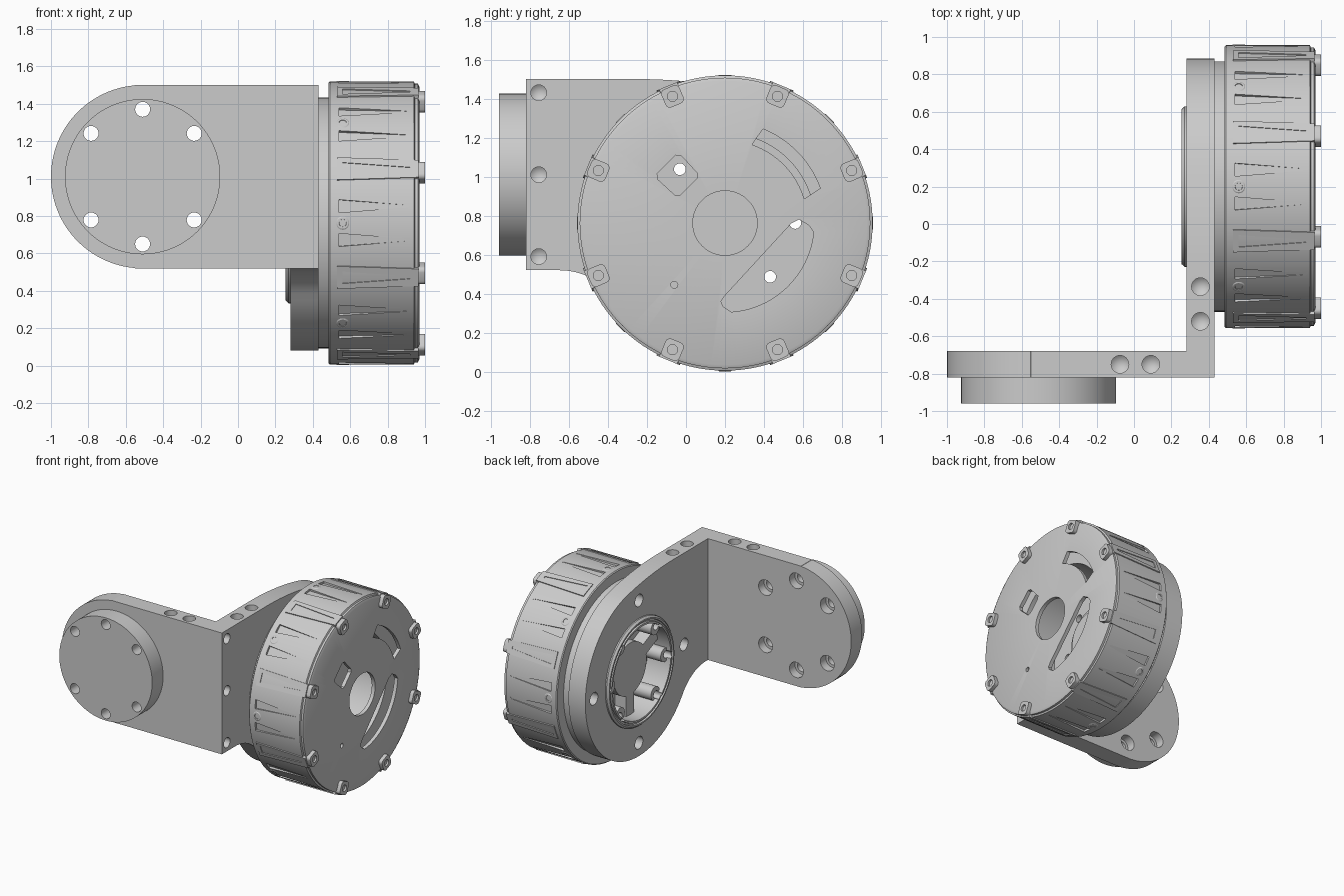
import bpy, bmesh
from math import sin, cos, radians, pi
from mathutils import Vector

if "Cube" in bpy.data.objects:
    bpy.data.objects.remove(bpy.data.objects["Cube"])

CY, CZ, R = 0.2, 0.762, 0.757          # rotor axis and radius


def place(axis, t, u, v):
    return {'X': (t, u, v), 'Y': (u, t, v), 'Z': (u, v, t)}[axis]


def finish(bm, name):
    bmesh.ops.remove_doubles(bm, verts=bm.verts, dist=1e-5)
    bmesh.ops.recalc_face_normals(bm, faces=bm.faces)
    me = bpy.data.meshes.new(name)
    bm.to_mesh(me)
    bm.free()
    ob = bpy.data.objects.new(name, me)
    bpy.context.collection.objects.link(ob)
    return ob


def prism(name, pts, axis, a, b):
    bm = bmesh.new()
    ends = [[bm.verts.new(place(axis, t, u, v)) for u, v in pts] for t in (a, b)]
    for e in ends:
        bm.faces.new(e)
    n = len(pts)
    for i in range(n):
        j = (i + 1) % n
        bm.faces.new((ends[0][i], ends[0][j], ends[1][j], ends[1][i]))
    return finish(bm, name)


def lathe(name, profile, axis, cu, cv, n=96):
    """Spin a closed (position, radius) profile about an axis."""
    bm = bmesh.new()
    rings = [[bm.verts.new(place(axis, t, cu + r * cos(2 * pi * k / n), cv + r * sin(2 * pi * k / n)))
              for k in range(n)] for t, r in profile]
    for i, ring in enumerate(rings):
        nxt = rings[(i + 1) % len(rings)]
        if profile[i][1] == 0 and profile[(i + 1) % len(rings)][1] == 0:
            continue
        for k in range(n):
            m = (k + 1) % n
            bm.faces.new((ring[k], ring[m], nxt[m], nxt[k]))
    return finish(bm, name)


def rod(axis, a, b, r, cu, cv, n=24):
    return lathe("rod", [(a, 0), (a, r), (b, r), (b, 0)], axis, cu, cv, n)


def wedge(ang, near, far, top):
    """Tapered block around the rotor axis; near/far = (x, width, inner radius)."""
    rad = Vector((0, cos(ang), sin(ang)))
    tan = Vector((0, -sin(ang), cos(ang)))
    bm = bmesh.new()
    for x, w, r in (near, far):
        for rr in (r, top):
            for s in (-0.5, 0.5):
                bm.verts.new(Vector((x, CY, CZ)) + rad * rr + tan * w * s)
    bmesh.ops.convex_hull(bm, input=bm.verts)
    return finish(bm, "wedge")


def join(name, obs):
    bpy.ops.object.select_all(action='DESELECT')
    for o in obs:
        o.select_set(True)
    bpy.context.view_layer.objects.active = obs[0]
    if len(obs) > 1:
        bpy.ops.object.join()
    obs[0].name = name
    return obs[0]


def boolean(ob, others, op):
    tool = join("helper", others)
    tool.hide_render = True
    m = ob.modifiers.new("bool", 'BOOLEAN')
    m.operation, m.object = op, tool
    for solver in ('EXACT', 'MANIFOLD', 'FLOAT'):      # first solver that gives a result
        m.solver = solver
        if len(ob.evaluated_get(bpy.context.evaluated_depsgraph_get()).data.polygons):
            break
    bpy.context.view_layer.objects.active = ob
    bpy.ops.object.modifier_apply(modifier=m.name)
    bpy.data.objects.remove(tool)


def arc(cu, cv, r, a0, a1, n):
    return [(cu + r * cos(radians(a0 + (a1 - a0) * i / n)),
             cv + r * sin(radians(a0 + (a1 - a0) * i / n))) for i in range(n + 1)]


def polar(r, deg):
    return CY + r * cos(radians(deg)), CZ + r * sin(radians(deg))


# L bracket: L footprint trimmed by its side outline, then by the round arm end
foot = [(-1.05, -0.82), (0.43, -0.82), (0.43, 0.95), (0.28, 0.95), (0.28, -0.68), (-1.05, -0.68)]
bracket = prism("bracket", foot, 'Z', -0.1, 1.7)
side = ([(-1.1, 0.52)] + arc(-0.65, 0.164, 0.356, 90, 38, 12)
        + arc(0.2, 0.765, 0.685, 218, 434, 72)
        + arc(-0.25, -1.235, 2.735, 78, 90, 10) + [(-1.1, 1.5)])
boolean(bracket, [prism("side_outline", side, 'X', -1.5, 0.8)], 'INTERSECT')
front = arc(-0.51, 1.01, 0.49, 95, 265, 48) + [(-0.4, 0.3), (0.9, -0.3), (0.9, 1.9), (-0.4, 1.7)]
boolean(bracket, [prism("front_outline", front, 'Y', -1.2, 1.2)], 'INTERSECT')
boolean(bracket, [rod('Y', -0.96, -0.75, 0.415, -0.51, 1.01, 96)], 'UNION')

# bracket holes: bearing bore, counterbored bolts, edge dimples
cuts = [rod('X', 0.2, 0.5, 0.43, CY, CZ, 96)]
for a in (90, 40, -40, -90, 220, 140):
    u, v = -0.51 + 0.36 * cos(radians(a)), 1.01 + 0.36 * sin(radians(a))
    cuts.append(lathe("bolt", [(-1.05, 0), (-1.05, 0.04), (-0.75, 0.04), (-0.75, 0.062),
                               (-0.6, 0.062), (-0.6, 0)], 'Y', u, v, 24))
for a in (0, 90, 180, 270):
    cuts.append(rod('X', 0.2, 0.38, 0.05, *polar(0.575, a)))
for z in (0.59, 1.01, 1.43):
    cuts.append(lathe("dimple", [(0.5, 0), (0.5, 0.04), (0.3, 0.04), (0.27, 0)], 'X', -0.755, z, 24))
for u, v in ((0.355, -0.335), (0.355, -0.52), (-0.075, -0.75), (0.09, -0.75)):
    cuts.append(lathe("dimple", [(1.6, 0), (1.6, 0.047), (1.38, 0.047), (1.34, 0)], 'Z', u, v, 24))
boolean(bracket, cuts, 'DIFFERENCE')

# motor base with bearing rim and bolt lugs
base = lathe("motor_base", [(0.255, 0.37), (0.255, 0.385), (0.268, 0.388), (0.268, 0.4), (0.255, 0.403),
                            (0.255, 0.415), (0.27, 0.429), (0.43, 0.429), (0.43, 0.67), (0.5, 0.67),
                            (0.5, 0.2), (0.46, 0.2), (0.46, 0.37)], 'X', CY, CZ)
lugs = (0, 50, 130, 180, 230, 310)
boolean(base, [rod('X', 0.29, 0.48, 0.055, *polar(0.345, a)) for a in lugs], 'UNION')
boolean(base, [rod('X', 0.2, 0.6, 0.03, *polar(0.36, a)) for a in lugs], 'DIFFERENCE')

# parts inside the motor
lathe("hub", [(0.36, 0), (0.36, 0.21), (0.47, 0.21), (0.47, 0.25), (0.56, 0.25), (0.56, 0.19),
              (0.6, 0.19), (0.6, 0)], 'X', CY, CZ)
lathe("stator", [(0.54, 0.46), (0.54, 0.67), (0.87, 0.67), (0.87, 0.46)], 'X', CY, CZ)
join("hub_spokes", [wedge(radians(a), (0.36, 0.1, 0.19), (0.465, 0.1, 0.19), 0.375) for a in (25, 155, 270)])

# rotor shell and cover
rotor = lathe("rotor", [(0.485, 0.66), (0.485, 0.75), (0.492, R), (0.94, R), (0.945, 0.745), (0.962, 0.745),
                        (0.97, 0.727), (0.97, 0.165), (0.94, 0.165), (0.94, 0.7), (0.51, 0.7), (0.51, 0.66)],
              'X', CY, CZ, 128)
crescent = (arc(CY, CZ, 0.457, -86, -6, 24)
            + [(0.63, 0.75), (0.58, 0.78), (0.54, 0.76), (0.2, 0.39), (0.18, 0.36), (0.19, 0.335)])
band = arc(CY, CZ, 0.425, 71, 17, 16) + arc(CY, CZ, 0.52, 20, 68, 16)
window = [polar(r, 135 + a) for r, a in
          ((0.27, -13), (0.29, -16), (0.41, -12), (0.43, -9), (0.43, 9), (0.41, 12), (0.29, 16), (0.27, 13))]
cuts = [prism("slot", p, 'X', 0.9, 1.02) for p in (crescent, band, window)]
cuts.append(rod('X', 0.9, 1.02, 0.018, -0.06, 0.445, 16))
for k in range(8):
    a = radians(45 * k)
    for off in (-0.12, 0.12):
        cuts.append(wedge(a + off, (0.54, 0.07, 0.74), (0.9, 0.012, 0.755), 0.8))
boolean(rotor, cuts, 'DIFFERENCE')

# eight tapered ribs, cover screw tabs and side screws
ribs, tabs, screws = [], [], []
for k in range(8):
    deg = 45 * k + 22.5
    a = radians(deg)
    rib = wedge(a, (0.53, 0.13, 0.735), (0.965, 0.10, 0.735), 0.762)
    boolean(rib, [wedge(a, (0.56, 0.07, 0.745), (0.92, 0.015, 0.757), 0.8)], 'DIFFERENCE')
    ribs.append(rib)
    ca, sa = cos(a), sin(a)
    corner = []
    for cu, cv, s in ((0.025, 0.025, 0), (-0.025, 0.025, 90), (-0.025, -0.025, 180), (0.025, -0.025, 270)):
        corner += arc(cu, cv, 0.025, s, s + 90, 4)
    y, z = polar(0.703, deg)
    tab = prism("tab", [(y + u * ca - v * sa, z + u * sa + v * ca) for u, v in corner], 'X', 0.945, 1.0)
    boolean(tab, [rod('X', 0.985, 1.1, 0.026, y, z, 20)], 'DIFFERENCE')
    tabs.append(tab)
    b = radians(45 * k)
    screw = lathe("screw", [(0.72, 0), (0.72, 0.038), (0.755, 0.038), (0.76, 0.03), (0.76, 0.02),
                            (0.745, 0.016), (0.745, 0)], 'Y', 0, 0, 20)
    screw.location = (0.56, CY, CZ)
    screw.rotation_euler = (b, 0, 0)
    screws.append(screw)
join("rotor_ribs", ribs)
join("cover_tabs", tabs)
join("side_screws", screws)

# smooth round walls, keep machined edges crisp
for ob in list(bpy.context.scene.objects):
    bpy.ops.object.select_all(action='DESELECT')
    ob.select_set(True)
    bpy.context.view_layer.objects.active = ob
    bpy.ops.object.shade_smooth_by_angle(angle=radians(30))
